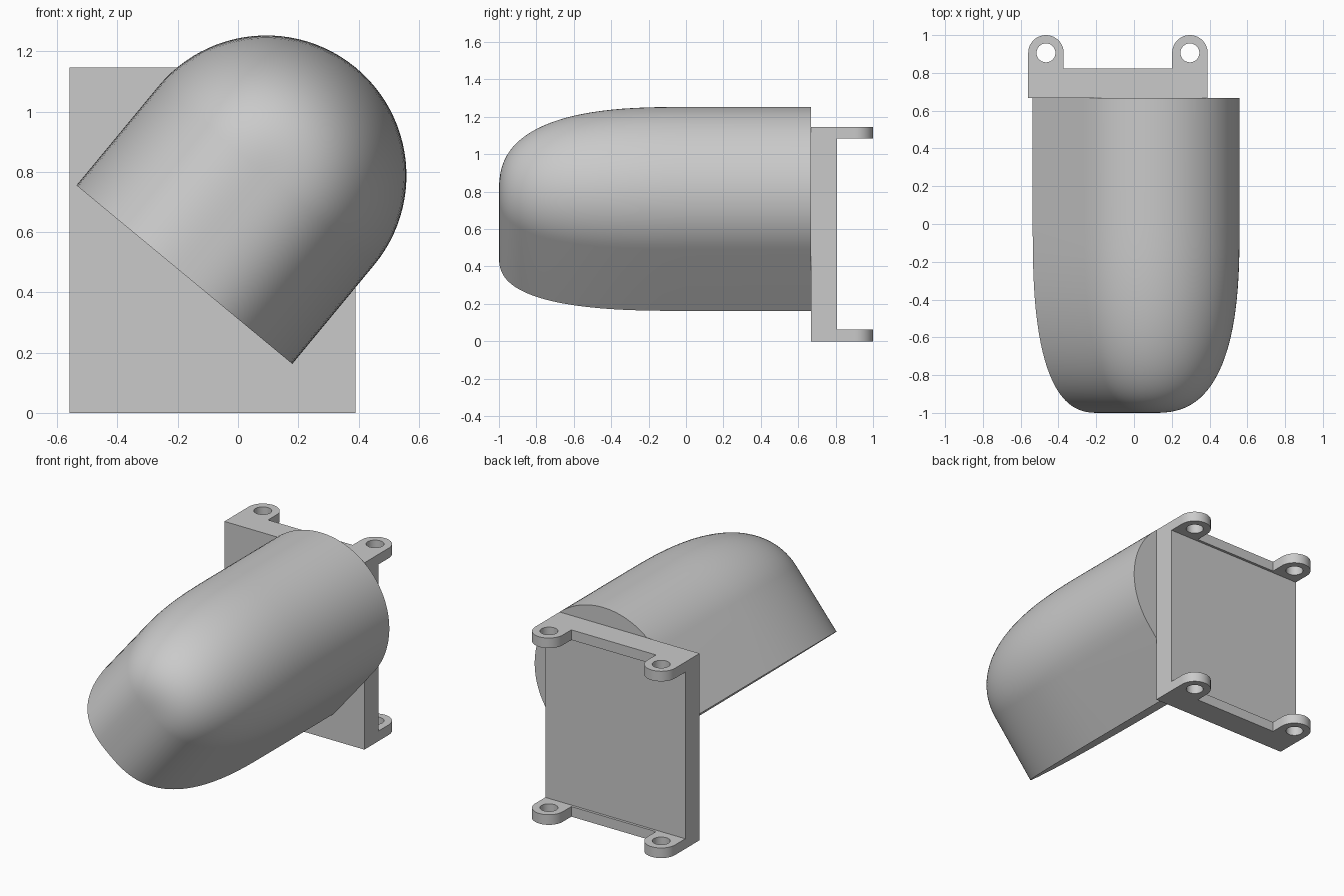
import bpy, bmesh
from math import sin, cos, pi, radians
from mathutils import Vector

cube = bpy.data.objects.get("Cube")
if cube:
    bpy.data.objects.remove(cube, do_unlink=True)

grey = bpy.data.materials.new("plain_grey")
grey.use_nodes = True
GREY = (0.59, 0.59, 0.59, 1)
grey.diffuse_color = GREY
grey.node_tree.nodes["Principled BSDF"].inputs["Base Color"].default_value = GREY


def finish(name, bm):
    bmesh.ops.recalc_face_normals(bm, faces=bm.faces)
    mesh = bpy.data.meshes.new(name)
    bm.to_mesh(mesh)
    bm.free()
    mesh.materials.append(grey)
    obj = bpy.data.objects.new(name, mesh)
    bpy.context.collection.objects.link(obj)
    bpy.ops.object.select_all(action='DESELECT')
    obj.select_set(True)
    bpy.context.view_layer.objects.active = obj
    bpy.ops.object.shade_smooth_by_angle(angle=radians(35))


def loft(bm, rings, caps=True, wrap=False):
    """Skin a list of closed rings of points."""
    loops = [[bm.verts.new(p) for p in ring] for ring in rings]
    pairs = list(zip(loops, loops[1:])) + ([(loops[-1], loops[0])] if wrap else [])
    for a, b in pairs:
        for i in range(len(a)):
            j = (i + 1) % len(a)
            bm.faces.new((a[i], a[j], b[j], b[i]))
    if caps:
        bm.faces.new(loops[0])
        bm.faces.new(loops[-1])


def box(name, x0, x1, y0, y1, z0, z1):
    bm = bmesh.new()
    loft(bm, [[(x0, y0, z), (x1, y0, z), (x1, y1, z), (x0, y1, z)] for z in (z0, z1)])
    finish(name, bm)


# Hood: arch section tilted to one side, narrowing to a blunt rounded nose
RADIUS, LEG, BACK, BLUNT = 0.465, 0.427, 0.668, 2.7
BASE = Vector((-0.178, 0, 0.459))
TILT = radians(39.6)
across = Vector((cos(TILT), 0, -sin(TILT)))
upward = Vector((sin(TILT), 0, cos(TILT)))


def arch(r, y, steps=48):
    pts = [(r, 0)]
    pts += [(r * cos(pi * i / steps), LEG + r * sin(pi * i / steps)) for i in range(steps + 1)]
    pts += [(-r, 0)]
    return [BASE + across * u + upward * v + Vector((0, y, 0)) for u, v in pts]


turns = [0.002 + (pi / 2 - 0.002) * (i / 36) ** 1.4 for i in range(37)]
sections = [arch(RADIUS * sin(t) ** (2 / BLUNT), -max(cos(t), 0) ** (2 / BLUNT)) for t in turns]
sections.append(arch(RADIUS, BACK))
bm = bmesh.new()
loft(bm, sections)
finish("hood", bm)

# Mounting block with a shallow lip along its top and bottom
LEFT, RIGHT, TOP, THICK = -0.56, 0.39, 1.146, 0.062
box("mounting_block", LEFT, RIGHT, BACK, 0.807, 0, TOP)

# Ear: rounded tab with a screw hole, skinned between outer and hole outlines
EAR, HOLE, EAR_Y, LIP_Y = 0.094, 0.05, 0.906, 0.823


def ear(name, x, z):
    outer, inner = [], []
    n = 48
    for i in range(n):
        c, s = cos(2 * pi * i / n), sin(2 * pi * i / n)
        # back half is round, front half is stretched to a square end
        k = EAR if s >= 0 else EAR / max(abs(c), abs(s))
        depth = (EAR_Y - LIP_Y) / EAR if s < 0 else 1
        outer.append((x + k * c, EAR_Y + k * s * depth))
        inner.append((x + HOLE * c, EAR_Y + HOLE * s))
    rings = [[(px, py, h) for px, py in ring] for ring, h in
             ((outer, z), (outer, z + THICK), (inner, z + THICK), (inner, z))]
    bm = bmesh.new()
    loft(bm, rings, caps=False, wrap=True)
    finish(name, bm)


for level, z in (("bottom", 0), ("top", TOP - THICK)):
    box(level + "_lip", LEFT, RIGHT, 0.807, LIP_Y, z, z + THICK)
    ear(level + "_right_ear", LEFT + EAR, z)
    ear(level + "_left_ear", RIGHT - EAR, z)
